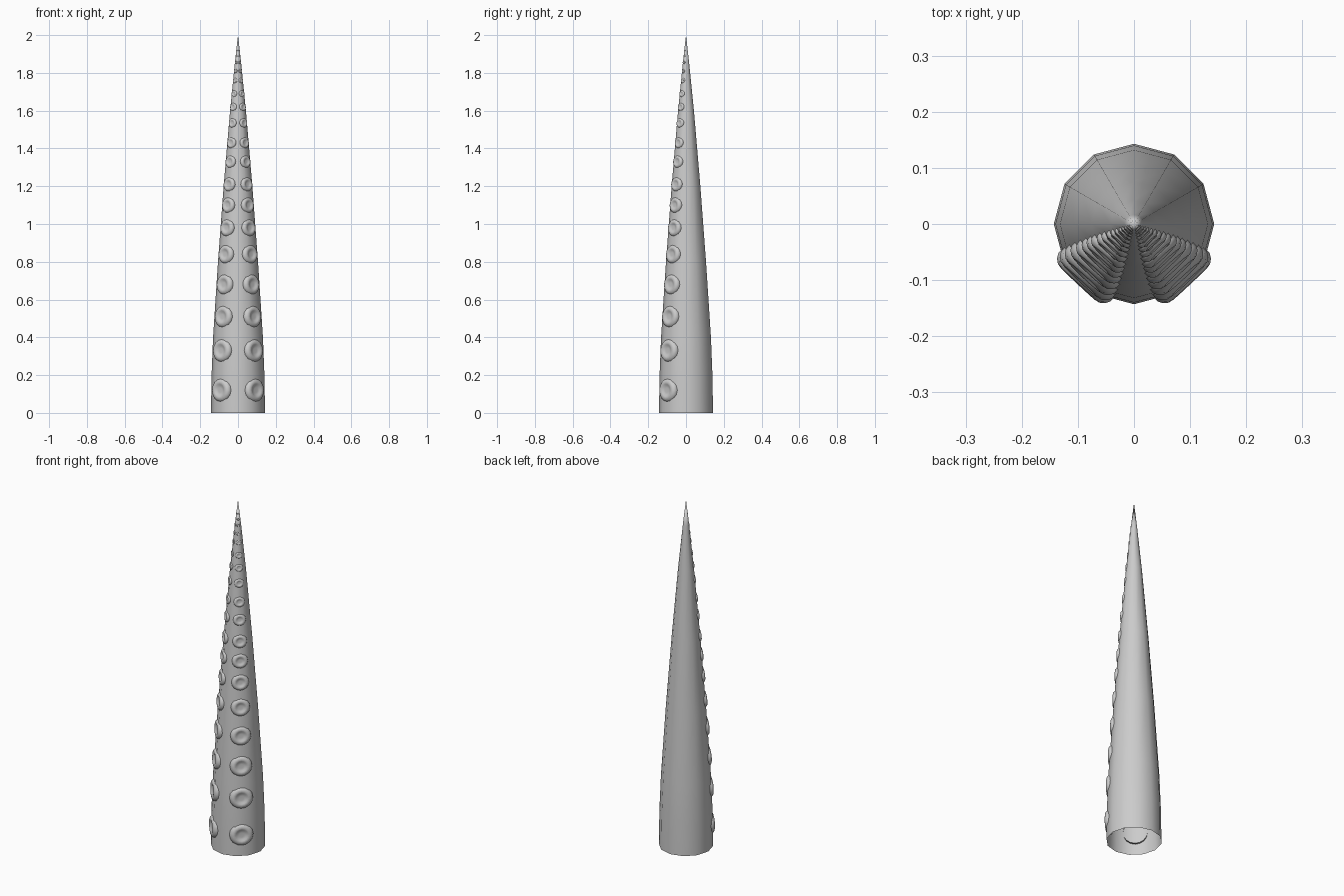
import bpy
import bmesh
from math import radians, cos, sin, tau, atan2
from mathutils import Vector, Matrix

cube = bpy.data.objects.get("Cube")
if cube:
    bpy.data.objects.remove(cube, do_unlink=True)

grey = bpy.data.materials.new("plain grey")
grey.use_nodes = True
grey.diffuse_color = (0.6, 0.6, 0.6, 1)
grey.node_tree.nodes["Principled BSDF"].inputs["Base Color"].default_value = (0.6, 0.6, 0.6, 1)

# Body outline as (height, radius)
BODY = [(0, 0.143), (0.2, 0.14), (0.4, 0.132), (0.8, 0.106), (1.2, 0.076),
        (1.6, 0.042), (1.85, 0.017), (2, 0)]
# Sucker outline as (radius, height): buried edge, rounded rim, dished centre
SUCKER = [(1, -0.28), (1, -0.1), (0.93, 0.03), (0.8, 0.13), (0.65, 0.16),
          (0.52, 0.13), (0.4, 0.05), (0.2, 0.03), (0, 0.03)]
SUCKER_HEIGHTS = [0.12, 0.33, 0.51, 0.68, 0.84, 0.98, 1.1, 1.21, 1.33, 1.43,
                  1.535, 1.62, 1.69, 1.76, 1.81, 1.855, 1.89, 1.92]


def lathe(bm, profile, sides, matrix=Matrix()):
    """Spin a (radius, height) outline round its own z axis, open at the start."""
    previous = None
    for radius, height in profile:
        if radius == 0:
            ring = [bm.verts.new(matrix @ Vector((0, 0, height)))] * sides
        else:
            ring = [bm.verts.new(matrix @ Vector((radius * cos(tau * i / sides),
                                                  radius * sin(tau * i / sides), height)))
                    for i in range(sides)]
        if previous:
            for i in range(sides):
                j = (i + 1) % sides
                corners = [previous[i], previous[j], ring[j], ring[i]]
                bm.faces.new(list(dict.fromkeys(corners)))
        previous = ring


def finish(bm, name):
    mesh = bpy.data.meshes.new(name)
    bm.to_mesh(mesh)
    bm.free()
    mesh.materials.append(grey)
    mesh.shade_smooth()
    obj = bpy.data.objects.new(name, mesh)
    bpy.context.collection.objects.link(obj)


def body_at(z):
    """Radius and lean of the body wall at a height."""
    for (z0, r0), (z1, r1) in zip(BODY, BODY[1:]):
        if z <= z1:
            return r0 + (r1 - r0) * (z - z0) / (z1 - z0), atan2(r0 - r1, z1 - z0)


# Tapered body, open underneath
bm = bmesh.new()
lathe(bm, [(r, z) for z, r in BODY], 12)
finish(bm, "tentacle_body")

# Two rows of suckers on the front
for side, name in ((-1, "right_suckers"), (1, "left_suckers")):
    bm = bmesh.new()
    for z in SUCKER_HEIGHTS:
        radius, lean = body_at(z)
        size = radius * (0.44 + 0.06 * z)
        turn = Matrix.Rotation(radians(-90 + side * 43), 4, 'Z')
        place = Matrix.Translation((radius * cos(radians(15)), 0, z))
        tilt = Matrix.Rotation(radians(90) - lean, 4, 'Y')
        lathe(bm, SUCKER, 16, turn @ place @ tilt @ Matrix.Scale(size, 4))
        # Matrix.Translation is applied in the turned frame, so z is kept
    finish(bm, name)
